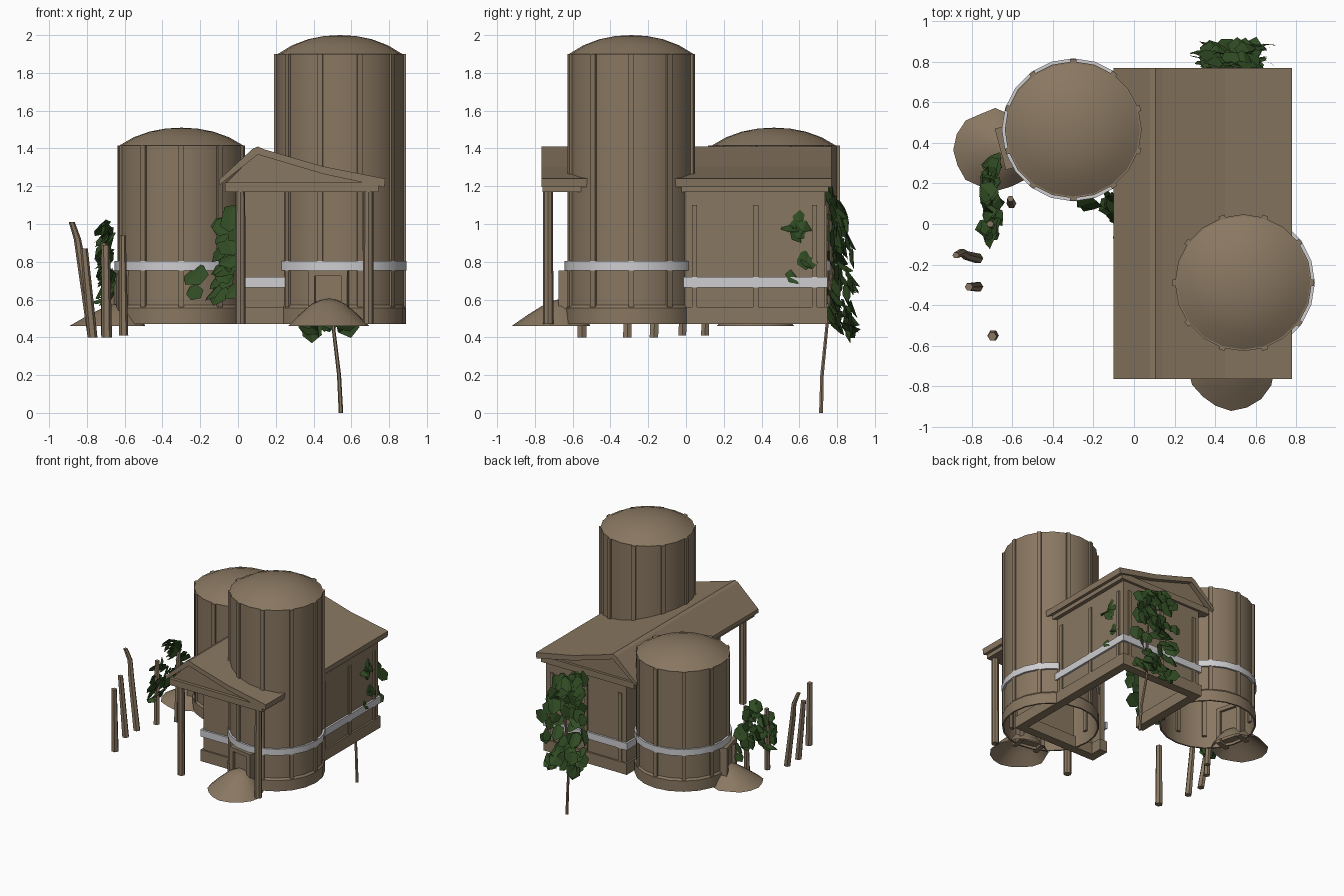
import bpy, bmesh, math, random
from mathutils import Vector, Matrix

if "Cube" in bpy.data.objects:
    bpy.data.objects.remove(bpy.data.objects["Cube"])

random.seed(4)


def material(name, rgb):
    m = bpy.data.materials.new(name)
    m.diffuse_color = (*rgb, 1)
    m.use_nodes = True
    m.node_tree.nodes["Principled BSDF"].inputs["Base Color"].default_value = m.diffuse_color
    return m


CLAY = material("clay brown", (0.25, 0.185, 0.12))
BAND = material("pale grey band", (0.62, 0.62, 0.64))
LEAF = material("leaf green", (0.03, 0.072, 0.017))


def finish(bm, name, mat, smooth=None):
    bmesh.ops.recalc_face_normals(bm, faces=bm.faces)
    me = bpy.data.meshes.new(name)
    bm.to_mesh(me)
    bm.free()
    ob = bpy.data.objects.new(name, me)
    bpy.context.collection.objects.link(ob)
    me.materials.append(mat)
    if smooth:
        bpy.ops.object.select_all(action='DESELECT')
        ob.select_set(True)
        bpy.context.view_layer.objects.active = ob
        bpy.ops.object.shade_smooth_by_angle(angle=math.radians(smooth))
    return ob


def box(name, lo, hi, mat=CLAY, xf=None):
    bm = bmesh.new()
    lo, hi = Vector(lo), Vector(hi)
    bmesh.ops.create_cube(bm, size=1, matrix=Matrix.Translation((lo + hi) / 2) @ Matrix.Diagonal((*(hi - lo), 1)))
    if xf:
        bm.transform(xf)
    return finish(bm, name, mat)


def prism(name, outline, y0, y1):
    """Extrude an x-z outline along y."""
    bm = bmesh.new()
    f = bm.faces.new([bm.verts.new((x, y0, z)) for x, z in outline])
    r = bmesh.ops.extrude_face_region(bm, geom=[f])
    bmesh.ops.translate(bm, vec=(0, y1 - y0, 0), verts=[v for v in r['geom'] if isinstance(v, bmesh.types.BMVert)])
    return finish(bm, name, CLAY)


def lathe(name, profile, center, mat=CLAY, n=20, jitter=0, smooth=30, lean=(0, 0)):
    """Spin an (r, z) profile about a vertical axis; lean shifts it sideways with height."""
    bm = bmesh.new()
    wob = [1 + random.uniform(-jitter, jitter) for _ in range(n)]
    rings = []
    for r, z in profile:
        t = (z - profile[0][1]) / (profile[-1][1] - profile[0][1]) if any(lean) else 0
        cx, cy = center[0] + lean[0] * t, center[1] + lean[1] * t
        if r == 0:
            rings.append([bm.verts.new((cx, cy, z))] * n)
        else:
            rings.append([bm.verts.new((cx + r * wob[i] * math.cos(math.tau * i / n),
                                        cy + r * wob[i] * math.sin(math.tau * i / n), z)) for i in range(n)])
    for a, b in zip(rings, rings[1:]):
        for i in range(n):
            j = (i + 1) % n
            bm.faces.new(list(dict.fromkeys([a[i], a[j], b[j], b[i]])))
    return finish(bm, name, mat, smooth)


def pole(name, pts, r0, r1, n=6):
    """Tapered pole through a few points."""
    bm = bmesh.new()
    rings = []
    for k, p in enumerate(pts):
        r = r0 + (r1 - r0) * k / (len(pts) - 1)
        rings.append([bm.verts.new(Vector(p) + Vector((r * math.cos(math.tau * i / n), r * math.sin(math.tau * i / n), 0)))
                      for i in range(n)])
    for a, b in zip(rings, rings[1:]):
        for i in range(n):
            bm.faces.new([a[i], a[(i + 1) % n], b[(i + 1) % n], b[i]])
    bm.faces.new(rings[0])
    bm.faces.new(rings[-1])
    return finish(bm, name, CLAY, 40)


def ivy(name, count, place, out, size):
    """Scatter folded leaves; place() gives a point, out is the facing direction."""
    bm = bmesh.new()
    for _ in range(count):
        s = size * random.uniform(0.75, 1.25)
        rnd = Vector([random.uniform(-0.55, 0.55) for _ in range(3)])
        nrm = (Vector(out) + rnd + Vector((0, 0, 0.45))).normalized()
        down = Vector((random.uniform(-.6, .6), random.uniform(-.6, .6), -1))
        down = (down - nrm * down.dot(nrm)).normalized()
        side = nrm.cross(down)
        p = Vector(place())
        base, tip = bm.verts.new(p - down * s * 0.5), bm.verts.new(p + down * s * 0.55)
        for sg in (-1, 1):
            a = bm.verts.new(p - down * s * 0.35 + side * sg * s * 0.42 - nrm * s * 0.12)
            b = bm.verts.new(p + down * s * 0.2 + side * sg * s * 0.45 - nrm * s * 0.12)
            bm.faces.new([base, a, b, tip] if sg > 0 else [tip, b, a, base])
    return finish(bm, name, LEAF)


# Silos: wall, flared foot, domed cap, ribs, pale band, doorway
def silo(name, c, top, peak, rib_start, door_angle):
    R = 0.338
    lathe(name + "_wall", [(R, 0.47), (R, top), (R - 0.02, top)], c)
    lathe(name + "_foot", [(R, 0.47), (R + 0.012, 0.47), (R + 0.012, 0.555), (R, 0.57)], c)
    h = peak - top
    lathe(name + "_dome", [(R, top - 0.005), (R * 0.75, top + h * 0.46), (R * 0.5, top + h * 0.78),
                           (R * 0.25, top + h * 0.95), (0, peak)], c)
    lathe(name + "_band", [(R, 0.755), (R + 0.015, 0.755), (R + 0.015, 0.805), (R, 0.805)], c, BAND)
    for k in range(10):
        a = math.radians(rib_start + 36 * k)
        xf = Matrix.Translation((c[0], c[1], 0)) @ Matrix.Rotation(a, 4, 'Z')
        box(name + "_rib", (R - 0.02, -0.015, 0.56), (R + 0.011, 0.015, top), xf=xf)
    xf = Matrix.Translation((c[0], c[1], 0)) @ Matrix.Rotation(math.radians(door_angle), 4, 'Z')
    for s in (-1, 1):
        box(name + "_door_jamb", (R - 0.08, s * 0.0875 - 0.017, 0.47), (R + 0.035, s * 0.0875 + 0.017, 0.755), xf=xf)
    box(name + "_door_lintel", (R - 0.08, -0.105, 0.725), (R + 0.035, 0.105, 0.755), xf=xf)
    box(name + "_door_panel", (R - 0.06, -0.075, 0.49), (R + 0.012, 0.075, 0.73), xf=xf)


silo("tall_silo", (0.54, -0.29), 1.90, 2.0, 0, -100)
silo("short_silo", (-0.30, 0.465), 1.415, 1.51, -90, 195)

# Sand mounds sloping up to the doorways
for c, r, h, lean in (((0.48, -0.715), 0.205, 0.145, (0, 0.07)), ((-0.685, 0.365), 0.20, 0.12, (0.07, 0.01))):
    lathe("sand_mound", [(r, 0.46), (r * 0.72, 0.46 + h * 0.42), (r * 0.42, 0.46 + h * 0.8),
                         (r * 0.2, 0.46 + h * 0.95), (0, 0.46 + h)], c, n=16, jitter=0.05, smooth=50, lean=lean)

# House: thin walls with plinth and band, left side open as a doorway
X0, X1, Y0, Y1, T = 0.01, 0.715, -0.45, 0.735, 0.04
walls = {"front": (X0, Y0, X1, Y0 + T), "back": (X0, Y1 - T, X1, Y1), "right": (X1 - T, Y0, X1, Y1),
         "left_front": (X0, Y0, X0 + T, -0.32), "left_back": (X0, 0.11, X0 + T, Y1)}
for n, (xa, ya, xb, yb) in walls.items():
    box(n + "_wall", (xa, ya, 0.47), (xb, yb, 1.19))
    box(n + "_plinth", (xa - 0.014, ya - 0.014, 0.47), (xb + 0.014, yb + 0.014, 0.56))
    # the band hugs the outside only
    e = 0.015
    lo, hi = [xa - e, ya - e, 0.665], [xb + e, yb + e, 0.72]
    if n == "front":
        hi[1] = ya
    elif n == "back":
        lo[1] = yb
    elif n == "right":
        lo[0] = xb
    else:
        hi[0] = xa
    box(n + "_band", lo, hi, BAND)
box("doorway_lintel", (X0, -0.33, 1.06), (X0 + T, 0.12, 1.19))

# Wall battens
for y in (0.045, 0.37, 0.68):
    box("side_batten", (X1 - 0.01, y - 0.014, 0.55), (X1 + 0.011, y + 0.014, 1.1))
for x in (0.06, 0.36, 0.66):
    box("back_batten", (x - 0.014, Y1 - 0.01, 0.55), (x + 0.014, Y1 + 0.011, 1.1))

# Roof: eave frame, gable infill, lopsided slab
box("eave_frame", (-0.07, -0.76, 1.17), (0.745, 0.755, 1.22))
prism("gable_infill", [(-0.07, 1.21), (0.745, 1.21), (0.1, 1.38)], -0.735, 0.735)
prism("roof_slab", [(-0.10, 1.205), (-0.10, 1.235), (0.08, 1.40), (0.105, 1.41), (0.14, 1.395), (0.45, 1.305),
                    (0.78, 1.24), (0.775, 1.195), (0.45, 1.265), (0.105, 1.368)], -0.765, 0.77)

# Porch posts
for x in (0.012, 0.69):
    pole("porch_post", [(x, -0.73, 0.47), (x, -0.73, 1.18)], 0.028, 0.026, 8)

# Fence stakes
pole("stake", [(-0.77, -0.17, 0.40), (-0.83, -0.155, 0.80), (-0.85, -0.14, 0.92), (-0.88, -0.155, 1.01)], 0.026, 0.016)
pole("stake", [(-0.77, -0.31, 0.40), (-0.815, -0.31, 0.87)], 0.026, 0.02)
pole("stake", [(-0.695, -0.55, 0.40), (-0.70, -0.555, 0.89)], 0.028, 0.022)
pole("stake", [(-0.70, -0.02, 0.41), (-0.71, 0.0, 0.90)], 0.024, 0.018)
pole("stake", [(-0.605, 0.10, 0.41), (-0.61, 0.125, 0.94)], 0.024, 0.016)

# Hanging vine stem
pole("vine_stem", [(0.545, 0.715, 0.0), (0.535, 0.72, 0.2), (0.505, 0.745, 0.45), (0.52, 0.77, 0.75), (0.5, 0.77, 1.1)],
     0.012, 0.007)


# Ivy clumps
def back_spot():
    z = random.uniform(0.43, 1.14)
    w = 0.21 - 0.09 * abs(z - 0.7) / 0.4
    return (0.48 + random.uniform(-w, w), 0.775 + random.uniform(0, 0.12) * min(1, (1.3 - z) / 0.45), z)


def stake_spot():
    y = random.uniform(-0.07, 0.31)
    mid = 0.60 + 1.0 * max(0, 0.2 - abs(y - 0.15))
    return (-0.71 + random.uniform(-0.03, 0.03), y, mid + random.uniform(-0.08, 0.24))


def corner_spot():
    z = random.uniform(0.55, 1.04)
    if z < 0.74:
        return (-random.uniform(0.02, 0.28), random.uniform(0.06, 0.12), z + 0.04)
    return (-random.uniform(0.02, 0.10), random.uniform(-0.08, 0.12), z)


ivy("back_ivy", 80, back_spot, (0, 1, 0), 0.11)
ivy("stake_ivy", 50, stake_spot, (-0.9, 0, 0.2), 0.09)
ivy("corner_ivy", 20, corner_spot, (-0.5, -0.8, 0), 0.115)
ivy("side_ivy", 11, lambda: (0.725, random.uniform(0.53, 0.66), random.uniform(0.56, 1.07)), (1, 0.2, 0), 0.09)
